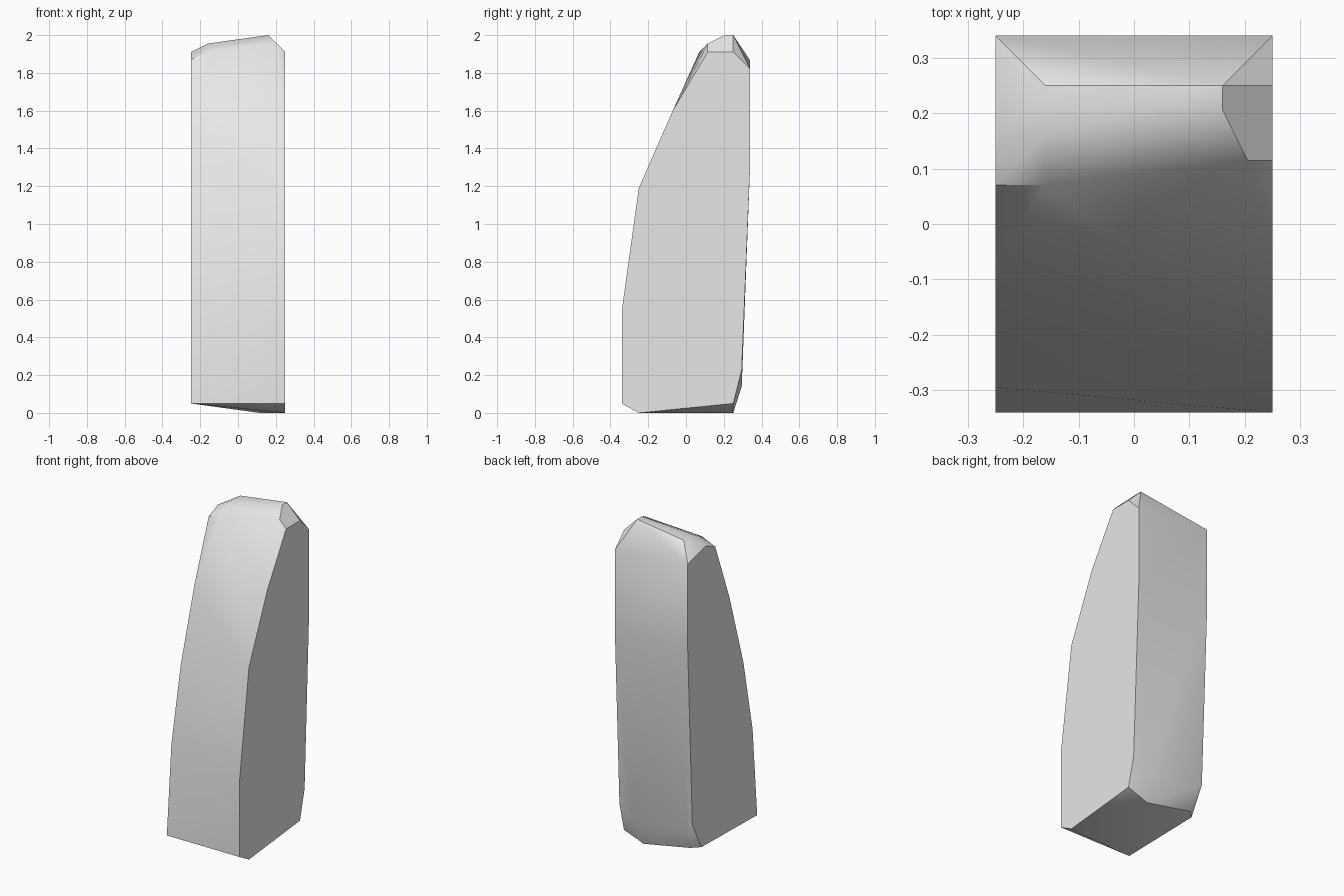
import bpy
import bmesh
import math

old = bpy.data.objects.get("Cube")
if old:
    bpy.data.objects.remove(old, do_unlink=True)

# Pale stone material
stone = bpy.data.materials.new("pale_stone")
stone.use_nodes = True
GREY = (0.8, 0.8, 0.8, 1)
stone.diffuse_color = GREY
stone.node_tree.nodes["Principled BSDF"].inputs["Base Color"].default_value = GREY

HALF = 0.25

# Side outlines as (y, z), front bottom upward and over to the back
right_outline = [(-.34, .05), (-.34, .54), (-.25, 1.19), (-.07, 1.6), (.115, 1.91),
                 (.25, 1.91), (.34, 1.82), (.34, 1.33), (.295, .23), (.25, .05), (-.25, 0)]
left_outline = [(-.34, .05), (-.295, .6), (-.205, 1.05), (-.07, 1.5), (.07, 1.87),
                (.16, 1.91), (.34, 1.865), (.34, 1.33), (.295, .23), (.205, .06)]

# Chipped corners between the sides
crown = [(-.16, .07, 1.91), (-.16, .16, 1.955), (-.16, .25, 1.955),
         (.16, .25, 2), (.16, .205, 2), (.205, .115, 1.955)]
foot = [(.115, .25, 0), (.16, .295, .14), (-.205, .295, .19), (-.205, .25, .06)]

points = [(HALF, y, z) for y, z in right_outline]
points += [(-HALF, y, z) for y, z in left_outline]
points += crown + foot

# Chiselled block wrapped around the outlines
bm = bmesh.new()
for p in points:
    bm.verts.new(p)
hull = bmesh.ops.convex_hull(bm, input=bm.verts)
loose = {g for g in hull["geom_interior"] + hull["geom_unused"]
         if isinstance(g, bmesh.types.BMVert)}
bmesh.ops.delete(bm, geom=list(loose), context="VERTS")
bmesh.ops.dissolve_limit(bm, angle_limit=math.radians(1),
                         verts=bm.verts, edges=bm.edges)
bmesh.ops.recalc_face_normals(bm, faces=bm.faces)

mesh = bpy.data.meshes.new("standing_stone")
bm.to_mesh(mesh)
bm.free()
mesh.materials.append(stone)
block = bpy.data.objects.new("standing_stone", mesh)
bpy.context.collection.objects.link(block)

# Soft shading with crisp chiselled edges
bpy.ops.object.select_all(action="DESELECT")
block.select_set(True)
bpy.context.view_layer.objects.active = block
bpy.ops.object.shade_smooth_by_angle(angle=math.radians(35))
